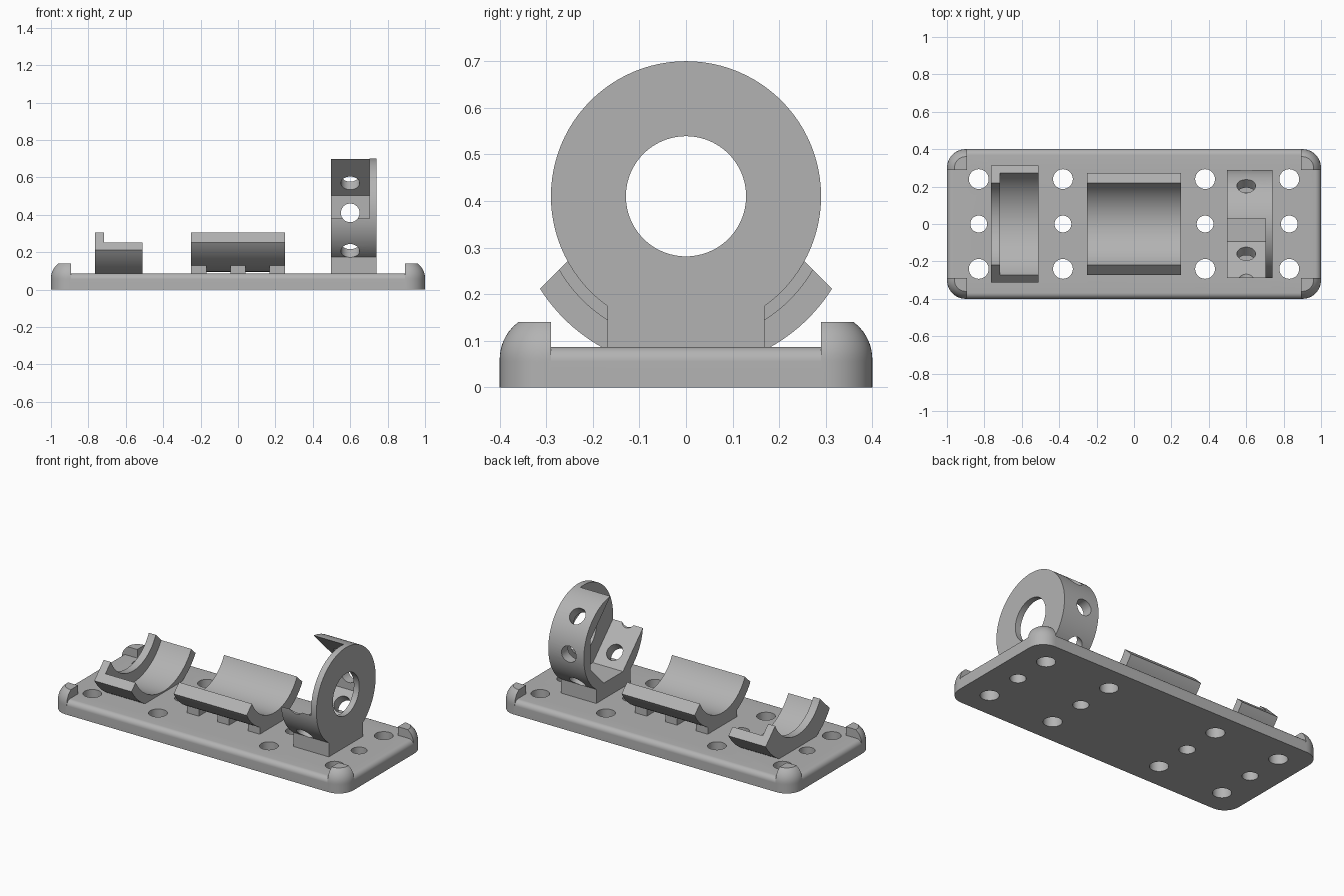
import bpy, bmesh, math
from mathutils import Matrix

if "Cube" in bpy.data.objects:
    bpy.data.objects.remove(bpy.data.objects["Cube"])

grey = bpy.data.materials.new("light_grey")
grey.use_nodes = True
colour = (0.45, 0.45, 0.45, 1)
grey.diffuse_color = colour
grey.node_tree.nodes["Principled BSDF"].inputs["Base Color"].default_value = colour

AXIS = 0.41      # height of the shared optical axis
DECK = 0.087     # top of the base plate
CORNER = 0.1     # plan radius of the base corners


def finish(name, bm):
    bmesh.ops.recalc_face_normals(bm, faces=bm.faces)
    mesh = bpy.data.meshes.new(name)
    bm.to_mesh(mesh)
    bm.free()
    mesh.materials.append(grey)
    ob = bpy.data.objects.new(name, mesh)
    bpy.context.collection.objects.link(ob)
    return ob


def loft(name, rings):
    """Skin closed rings of points and cap both ends."""
    bm = bmesh.new()
    loops = [[bm.verts.new(p) for p in ring] for ring in rings]
    n = len(loops[0])
    for a, b in zip(loops, loops[1:]):
        for i in range(n):
            j = (i + 1) % n
            bm.faces.new((a[i], a[j], b[j], b[i]))
    bm.faces.new(loops[0])
    bm.faces.new(loops[-1])
    return finish(name, bm)


def prism(name, profile, x0, x1):
    """Extrude a (y, z) profile along x."""
    return loft(name, [[(x, y, z) for y, z in profile] for x in (x0, x1)])


def box(name, x0, x1, y0, y1, z0, z1):
    return prism(name, [(y0, z0), (y1, z0), (y1, z1), (y0, z1)], x0, x1)


def circle(r, n=96):
    return [(r * math.cos(2 * math.pi * i / n), AXIS + r * math.sin(2 * math.pi * i / n))
            for i in range(n)]


def drill(r, matrix, depth=1.0):
    bm = bmesh.new()
    bmesh.ops.create_cone(bm, cap_ends=True, segments=40, radius1=r, radius2=r,
                          depth=depth, matrix=matrix)
    return finish("drill", bm)


def combine(ob, other, operation):
    """Apply a boolean and discard the helper."""
    mod = ob.modifiers.new("bool", "BOOLEAN")
    mod.object, mod.operation, mod.solver = other, operation, "EXACT"
    bpy.context.view_layer.objects.active = ob
    bpy.ops.object.modifier_apply(modifier=mod.name)
    bpy.data.objects.remove(other)


def rounded_slab(name, steps):
    """Rounded rectangle lofted through (inset, z) steps."""
    rings = []
    for inset, z in steps:
        r, ring = CORNER - inset, []
        for k, (sx, sy) in enumerate([(1, 1), (-1, 1), (-1, -1), (1, -1)]):
            for i in range(13):
                t = math.pi / 2 * (k + i / 12)
                ring.append((sx * (1 - CORNER) + r * math.cos(t),
                             sy * (0.4 - CORNER) + r * math.sin(t), z))
        rings.append(ring)
    return loft(name, rings)


# Base plate with a rolled top edge
f = 0.032
roll = [(f * (1 - math.cos(math.pi / 16 * i)), DECK - f + f * math.sin(math.pi / 16 * i))
        for i in range(9)]
base = rounded_slab("base_plate", [(0, 0)] + roll)

# Domed corner posts, cut from one taller slab
dome_start, post_top = 0.06, 0.14
dome = []
for i in range(9):
    z = dome_start + (post_top - dome_start) * i / 8
    dome.append((CORNER - math.sqrt(CORNER ** 2 - (z - dome_start) ** 2), z))
posts = rounded_slab("corner_posts", [(0, 0)] + dome)
combine(posts, box("cross", -2, 2, -0.29, 0.29, -1, 1), "DIFFERENCE")
combine(posts, box("cross", -0.893, 0.893, -2, 2, -1, 1), "DIFFERENCE")
combine(base, posts, "UNION")

# Mounting holes
for x in (-0.83, -0.38, 0.38, 0.83):
    for y, r in ((-0.24, 0.053), (0, 0.045), (0.24, 0.053)):
        combine(base, drill(r, Matrix.Translation((x, y, 0))), "DIFFERENCE")


def saddle(name, inner, outer, x0, x1):
    """Curved trough whose ends are chamfered along z + |y| = const."""
    def arc(r):
        k = 0.115
        t = (k + math.sqrt(2 * r * r - k * k)) / 2
        a = math.atan2(t, t - k)
        return [(r * math.sin(a * i / 24), AXIS - r * math.cos(a * i / 24))
                for i in range(-24, 25)]
    return prism(name, arc(outer) + arc(inner)[::-1], x0, x1)


# End saddle with a raised stop lip
end_saddle = saddle("end_saddle", 0.315, 0.371, -0.74, -0.51)
combine(end_saddle, saddle("stop_lip", 0.244, 0.371, -0.765, -0.717), "UNION")

# Middle saddle on three feet
middle = saddle("middle_saddle", 0.244, 0.315, -0.25, 0.25)
for x0, x1 in ((-0.25, -0.168), (-0.04, 0.04), (0.168, 0.25)):
    foot = box("foot", x0, x1, -0.144, 0.144, DECK - 0.01, 0.13)
    combine(foot, prism("trough", circle(0.28), -1, 1), "DIFFERENCE")
    combine(middle, foot, "UNION")

# Ring holder: disc, octagonal pocket open towards the upper front
ring = prism("ring_holder", circle(0.29), 0.497, 0.74)
combine(ring, box("ring_foot", 0.497, 0.74, -0.168, 0.168, DECK - 0.01, 0.175), "UNION")
R = 0.225 / math.cos(math.pi / 8)
pocket = [(R * math.cos(math.radians(a)), AXIS + R * math.sin(math.radians(a)))
          for a in (202.5, 247.5, 292.5, 337.5, 22.5, 67.5)]
pocket += [(y - 0.5, z + 0.5) for y, z in (pocket[-1], pocket[0])]
combine(ring, prism("pocket", pocket, 0.3, 0.703), "DIFFERENCE")
combine(ring, prism("aperture", circle(0.129), 0.6, 0.9), "DIFFERENCE")

# Radial screw holes through the ring wall
for angle in (0, 45, -45):
    turn = Matrix.Rotation(math.radians(angle - 90), 4, "X")
    combine(ring, drill(0.05, Matrix.Translation((0.6, 0, AXIS)) @ turn), "DIFFERENCE")

# Smooth curved surfaces, keep edges crisp
for ob in (base, end_saddle, middle, ring):
    bpy.ops.object.select_all(action="DESELECT")
    ob.select_set(True)
    bpy.context.view_layer.objects.active = ob
    bpy.ops.object.shade_smooth_by_angle(angle=math.radians(25))
